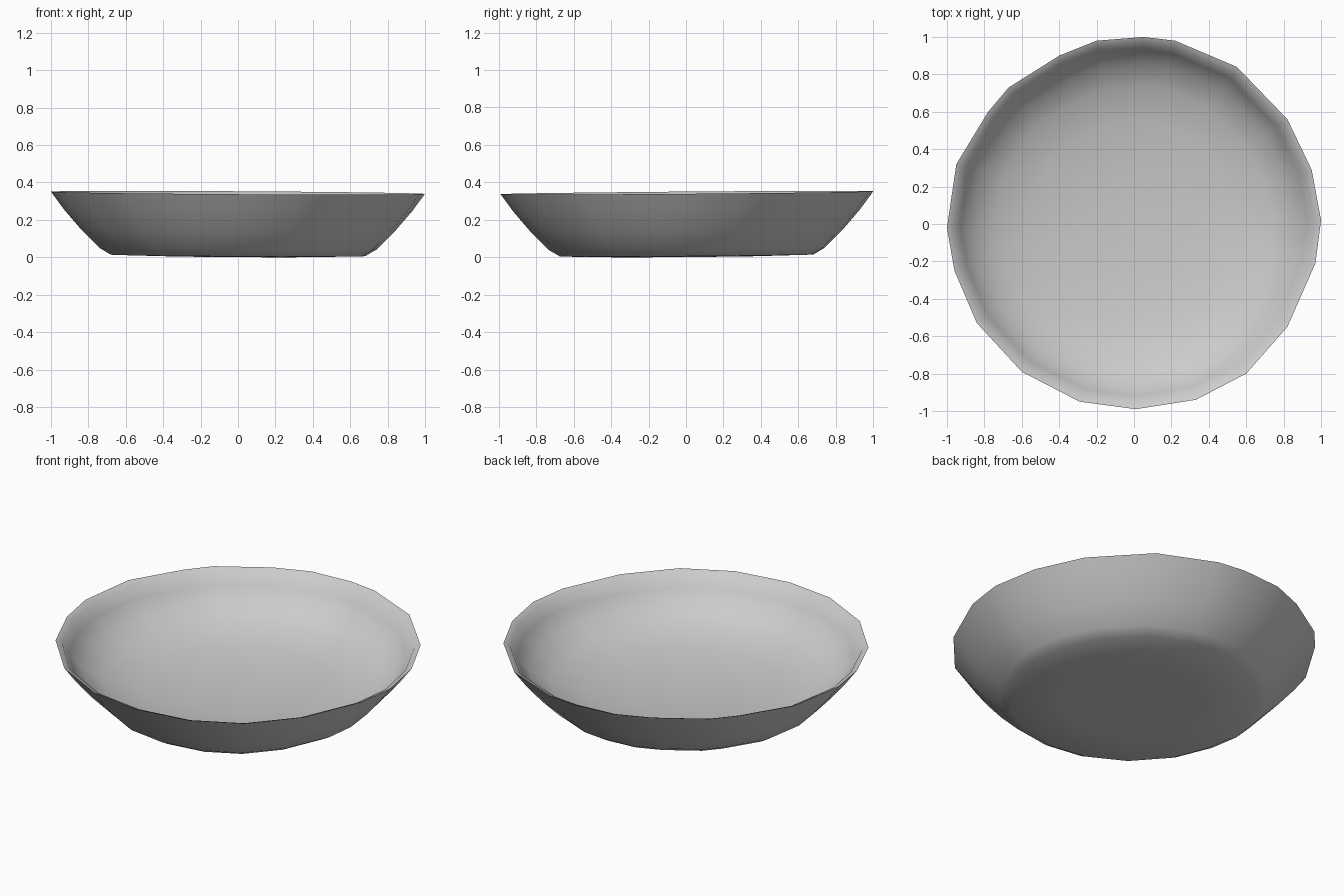
import bpy
import bmesh
from mathutils import Vector

if "Cube" in bpy.data.objects:
    bpy.data.objects.remove(bpy.data.objects["Cube"])

# Plain grey glaze
grey = bpy.data.materials.new("grey")
grey.diffuse_color = (0.6, 0.6, 0.6, 1.0)
grey.use_nodes = True
grey.node_tree.nodes["Principled BSDF"].inputs["Base Color"].default_value = grey.diffuse_color

# Hand-formed, slightly irregular rim outline
RIM = [(0.05, 1.0), (0.22, 0.98), (0.55, 0.84), (0.82, 0.56), (0.95, 0.29),
       (1.0, 0.02), (0.97, -0.21), (0.82, -0.55), (0.60, -0.80), (0.33, -0.94),
       (0.01, -0.99), (-0.29, -0.95), (-0.60, -0.79), (-0.84, -0.53),
       (-0.96, -0.25), (-1.0, -0.02), (-0.95, 0.32), (-0.78, 0.60),
       (-0.67, 0.73), (-0.40, 0.90), (-0.20, 0.98)]

# Cross-section from the foot, up the outside, over the lip, down the inside
PROFILE = [(0.40, 0.004), (0.68, 0.010), (0.74, 0.045), (0.84, 0.145),
           (0.93, 0.25), (1.0, 0.345), (0.965, 0.33), (0.93, 0.265),
           (0.86, 0.185), (0.74, 0.12), (0.55, 0.075), (0.30, 0.048)]


def tilt(x, y, z):
    """Lean the bowl slightly, keeping the foot on the ground."""
    return Vector((x, y, max(0.0, z - 0.006 * x + 0.008 * y)))


def build_bowl():
    bm = bmesh.new()
    rings = [[bm.verts.new(tilt(x * r, y * r, z)) for x, y in RIM]
             for r, z in PROFILE]
    n = len(RIM)
    for low, high in zip(rings, rings[1:]):
        for i in range(n):
            j = (i + 1) % n
            bm.faces.new((low[i], low[j], high[j], high[i]))
    # Close the underside and the inner floor with fans
    for ring, z in ((rings[0], 0.004), (rings[-1], 0.04)):
        centre = bm.verts.new((0, 0, z))
        for i in range(n):
            bm.faces.new((ring[i], ring[(i + 1) % n], centre))
    bmesh.ops.recalc_face_normals(bm, faces=bm.faces)
    mesh = bpy.data.meshes.new("bowl")
    bm.to_mesh(mesh)
    bm.free()
    mesh.materials.append(grey)
    bowl = bpy.data.objects.new("bowl", mesh)
    bpy.context.collection.objects.link(bowl)
    return bowl


bowl = build_bowl()
bpy.context.view_layer.objects.active = bowl
bowl.select_set(True)
bpy.ops.object.shade_smooth_by_angle(angle=0.9)
